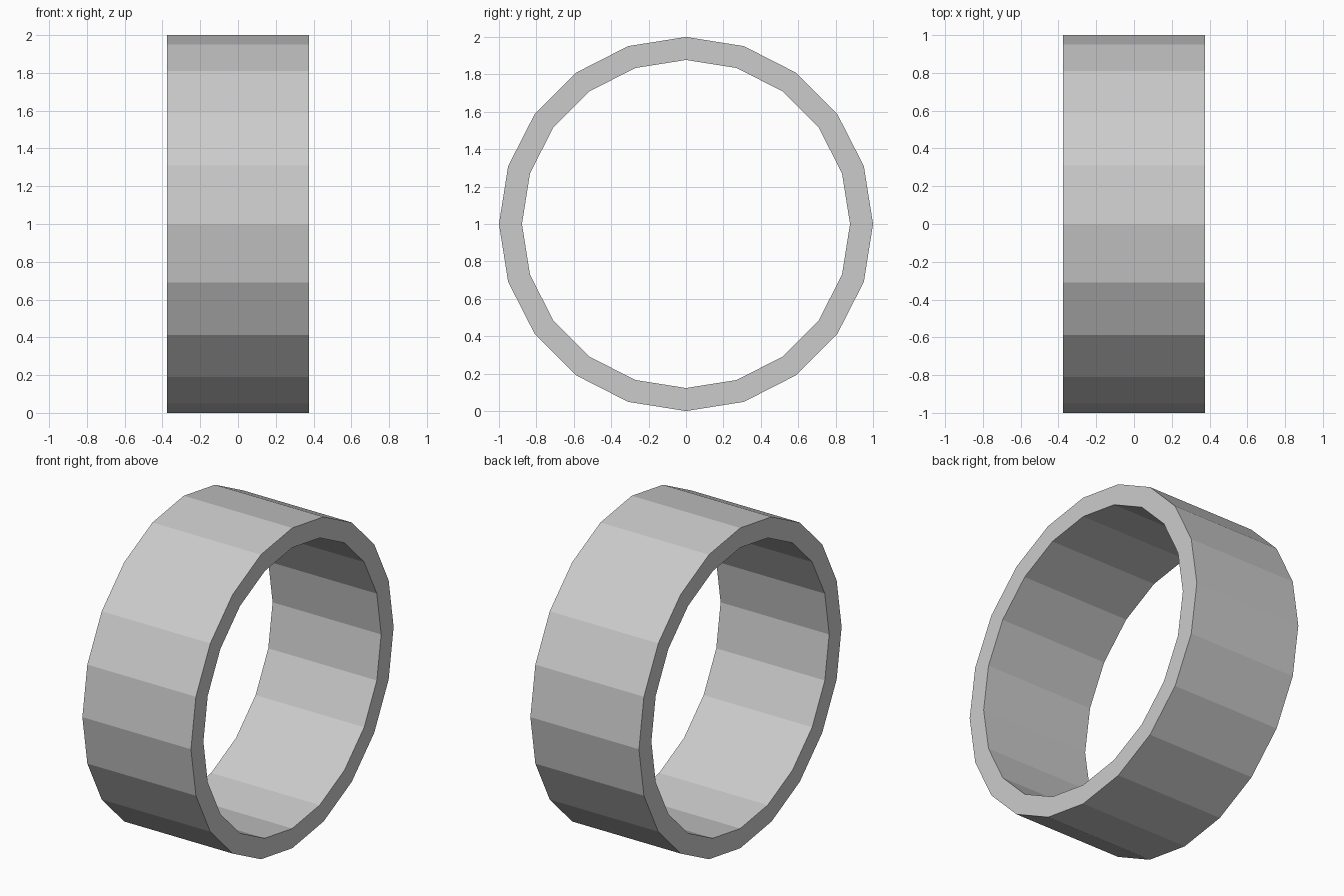
import bpy, bmesh
from math import cos, sin, tau

if "Cube" in bpy.data.objects:
    bpy.data.objects.remove(bpy.data.objects["Cube"])

SIDES = 20
OUTER, INNER, HALF_WIDTH = 1.0, 0.877, 0.375

# Rectangular wall section (x, radius), swept around the x axis
section = [(-HALF_WIDTH, OUTER), (HALF_WIDTH, OUTER),
           (HALF_WIDTH, INNER), (-HALF_WIDTH, INNER)]

bm = bmesh.new()
rings = []
for i in range(SIDES):
    a = tau * i / SIDES
    rings.append([bm.verts.new((x, r * cos(a), 1 + r * sin(a))) for x, r in section])

for i in range(SIDES):
    a, b = rings[i], rings[(i + 1) % SIDES]
    for j in range(4):
        k = (j + 1) % 4
        bm.faces.new((a[j], a[k], b[k], b[j]))
bmesh.ops.recalc_face_normals(bm, faces=bm.faces)

# Flat-shaded ring
mesh = bpy.data.meshes.new("ring_band")
bm.to_mesh(mesh)
bm.free()
bpy.context.collection.objects.link(bpy.data.objects.new("ring_band", mesh))
